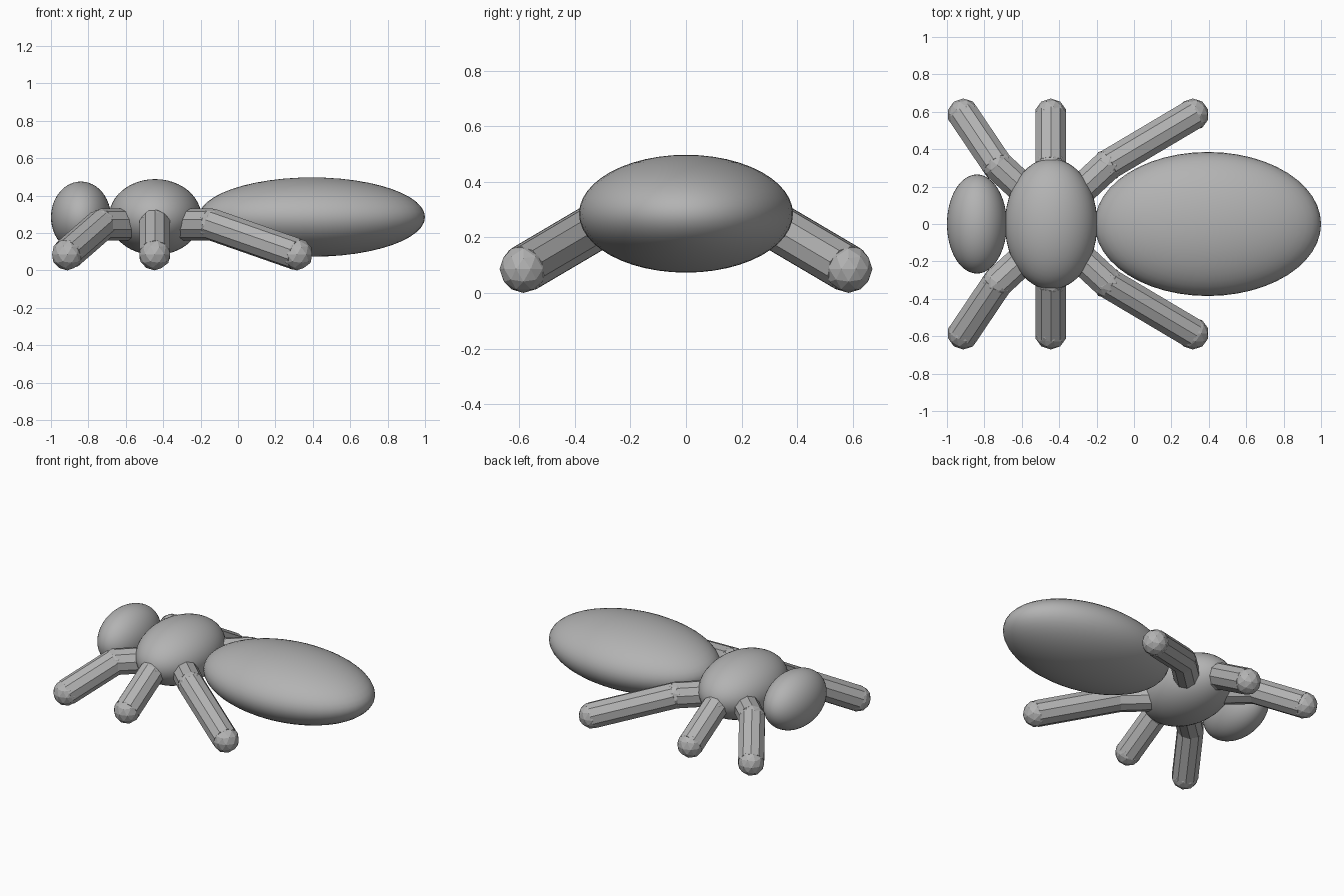
import bpy
import math
from mathutils import Vector

cube = bpy.data.objects.get("Cube")
if cube:
    bpy.data.objects.remove(cube, do_unlink=True)

# One plain grey for the whole body
grey = bpy.data.materials.new("plain grey")
grey.use_nodes = True
colour = (0.45, 0.45, 0.45, 1)
grey.diffuse_color = colour
grey.node_tree.nodes["Principled BSDF"].inputs["Base Color"].default_value = colour


def finish(name, angle):
    obj = bpy.context.object
    obj.name = name
    obj.data.materials.append(grey)
    bpy.ops.object.shade_smooth_by_angle(angle=math.radians(angle))
    return obj


def ellipsoid(name, x, radii):
    bpy.ops.mesh.primitive_uv_sphere_add(segments=48, ring_count=24, location=(x, 0, 0.285))
    bpy.context.object.scale = radii
    bpy.ops.object.transform_apply(location=False, rotation=False, scale=True)
    finish(name, 60)


def segment(name, start, end):
    axis = end - start
    bpy.ops.mesh.primitive_cylinder_add(vertices=10, radius=LEG_R, depth=axis.length,
                                        location=(start + end) / 2)
    bpy.context.object.rotation_euler = axis.to_track_quat('Z', 'Y').to_euler()
    finish(name, 30)


def ball(name, centre):
    bpy.ops.mesh.primitive_ico_sphere_add(subdivisions=2, radius=LEG_R, location=centre)
    finish(name, 15)


# Body: head, thorax and abdomen in a row
ellipsoid("head", -0.84, (0.16, 0.265, 0.19))
ellipsoid("thorax", -0.443, (0.247, 0.35, 0.203))
ellipsoid("abdomen", 0.395, (0.605, 0.385, 0.212))

# Legs: x of hip, knee and foot, mirrored across y
LEG_R = 0.086
LEGS = {
    "fore_leg": (-0.52, -0.73, -0.912),
    "middle_leg": (-0.445, -0.445, -0.445),
    "hind_leg": (-0.35, -0.14, 0.315),
}
for side, sign in (("near", -1), ("far", 1)):
    for leg, (hip_x, knee_x, foot_x) in LEGS.items():
        hip = Vector((hip_x, sign * 0.12, 0.245))
        knee = Vector((knee_x, sign * 0.315, 0.245))
        foot = Vector((foot_x, sign * 0.585, LEG_R))
        name = f"{side}_{leg}"
        segment(name + "_upper", hip, knee)
        segment(name + "_lower", knee, foot)
        ball(name + "_knee", knee)
        ball(name + "_foot", foot)
